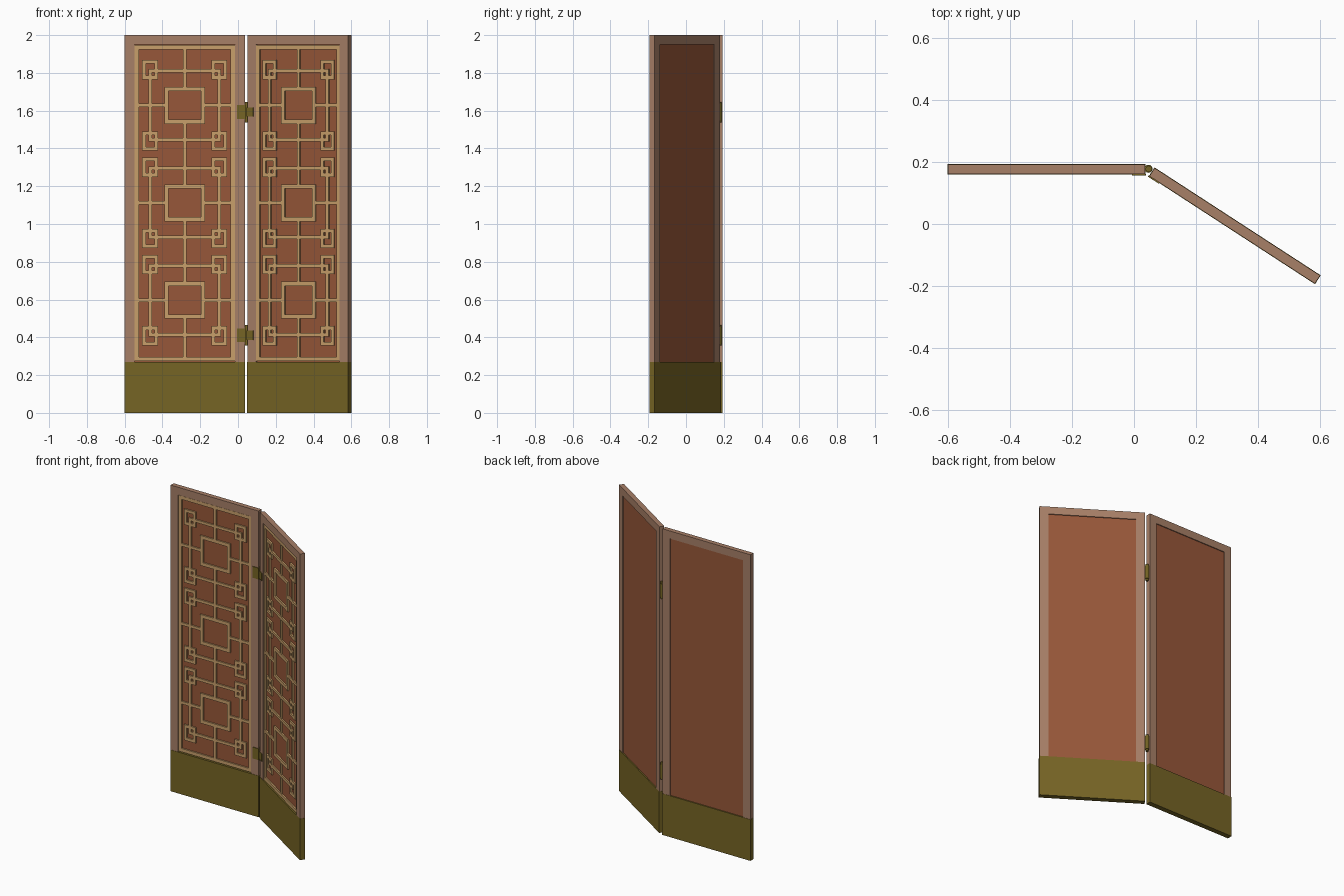
import bpy, bmesh, math
from mathutils import Matrix, Vector

if "Cube" in bpy.data.objects:
    bpy.data.objects.remove(bpy.data.objects["Cube"])

W, T, H = 0.636, 0.031, 2.0        # leaf width, thickness, height
KICK, BORDER = 0.27, 0.053         # kick plate height, frame border
ANGLE = math.radians(33)           # fold of the right leaf


def material(name, rgb):
    m = bpy.data.materials.new(name)
    m.diffuse_color = (*rgb, 1)
    m.use_nodes = True
    m.node_tree.nodes["Principled BSDF"].inputs["Base Color"].default_value = m.diffuse_color
    return m


WOOD = material("light_brown_wood", (0.39, 0.215, 0.137))
RED = material("red_brown_panel", (0.31, 0.096, 0.041))
TAN = material("tan_lattice", (0.58, 0.35, 0.145))
BRASS = material("dark_brass", (0.18, 0.128, 0.018))


def add_object(name, bm, mat, matrix):
    me = bpy.data.meshes.new(name)
    bm.to_mesh(me)
    bm.free()
    me.materials.append(mat)
    ob = bpy.data.objects.new(name, me)
    ob.matrix_world = matrix
    bpy.context.collection.objects.link(ob)
    return ob


def boxes(name, items, mat, matrix=Matrix()):
    """One object from boxes given as (x0, x1, y0, y1, z0, z1)."""
    bm = bmesh.new()
    for x0, x1, y0, y1, z0, z1 in items:
        mid = Vector((x0 + x1, y0 + y1, z0 + z1)) / 2
        size = (x1 - x0, y1 - y0, z1 - z0, 1)
        bmesh.ops.create_cube(bm, size=1,
                              matrix=Matrix.Translation(mid) @ Matrix.Diagonal(size))
    return add_object(name, bm, mat, matrix)


def lattice_bars():
    """Fretwork bars in leaf coordinates."""
    out = []
    cx = W / 2
    y0, y1 = 0.004, 0.014

    def bar(xa, xb, za, zb):
        out.append((xa, xb, y0, y1, za, zb))

    def ring(x, z, hw, hh, t):
        for s in (-1, 1):
            bar(*sorted((x + s * hw, x + s * (hw - t))), z - hh, z + hh)
            bar(x - hw + t, x + hw - t, *sorted((z + s * hh, z + s * (hh - t))))

    # outer border
    hw = W / 2 - BORDER
    zlo, zhi = KICK + 0.005, H - 0.053
    ring(cx, (zlo + zhi) / 2, hw, (zhi - zlo) / 2, 0.022)
    h = 0.009
    centres = (0.597, 1.112, 1.628)
    for zc in centres:
        # middle square, side arms
        ring(cx, zc, 0.108, 0.098, 0.022)
        for s in (-1, 1):
            bar(*sorted((cx + s * 0.1, cx + s * (hw - 0.01))), zc - h, zc + h)
            # large rectangle
            bar(cx + s * 0.183 - h, cx + s * 0.183 + h, zc - 0.183 - h, zc + 0.183 + h)
            bar(cx - 0.183 + h, cx + 0.183 - h, zc + s * 0.183 - h, zc + s * 0.183 + h)
            # linked corner squares
            for t in (-1, 1):
                ring(cx + s * 0.183, zc + t * 0.189, 0.042, 0.051, 0.019)
    # central uprights between the squares
    ends = [zlo] + [v for zc in centres for v in (zc - 0.09, zc + 0.09)] + [zhi]
    for a, b in zip(ends[::2], ends[1::2]):
        bar(cx - h, cx + h, a, b)
    return out


def leaf(side, matrix):
    B = BORDER
    boxes(side + "_frame", [
        (0, B, 0, T, KICK - 0.01, H), (W - B, W, 0, T, KICK - 0.01, H),
        (B, W - B, 0, T, H - 0.05, H)], WOOD, matrix)
    boxes(side + "_panel", [(B - 0.01, W - B + 0.01, 0.013, T - 0.006, KICK - 0.01, H - 0.04)],
          RED, matrix)
    boxes(side + "_lattice", lattice_bars(), TAN, matrix)
    p = 0.0015
    boxes(side + "_kick_plate", [(-p, W + p, -p, T + p, 0, KICK)], BRASS, matrix)


# two leaves, the right one folded forward
left_m = Matrix.Translation((-0.6, 0.161, 0))
c, s = math.cos(ANGLE), math.sin(ANGLE)
right_m = (Matrix.Translation((0.6 - W * c - T * s, -0.192 + W * s, 0))
           @ Matrix.Rotation(-ANGLE, 4, 'Z'))
leaf("left", left_m)
leaf("right", right_m)

# hinges: a plate on each leaf and a barrel in the gap
for name, z in (("lower", 0.411), ("upper", 1.592)):
    boxes(name + "_hinge_left_plate",
          [(W - 0.042, W + 0.003, -0.004, 0.001, z - 0.037, z + 0.037)], BRASS, left_m)
    boxes(name + "_hinge_right_plate",
          [(-0.003, 0.039, -0.004, 0.001, z - 0.024, z + 0.024)], BRASS, right_m)
    bm = bmesh.new()
    for r, depth in ((0.013, 0.09), (0.010, 0.11)):
        bmesh.ops.create_cone(bm, cap_ends=True, segments=12, radius1=r, radius2=r, depth=depth)
    add_object(name + "_hinge_barrel", bm, BRASS, Matrix.Translation((0.047, 0.178, z)))
